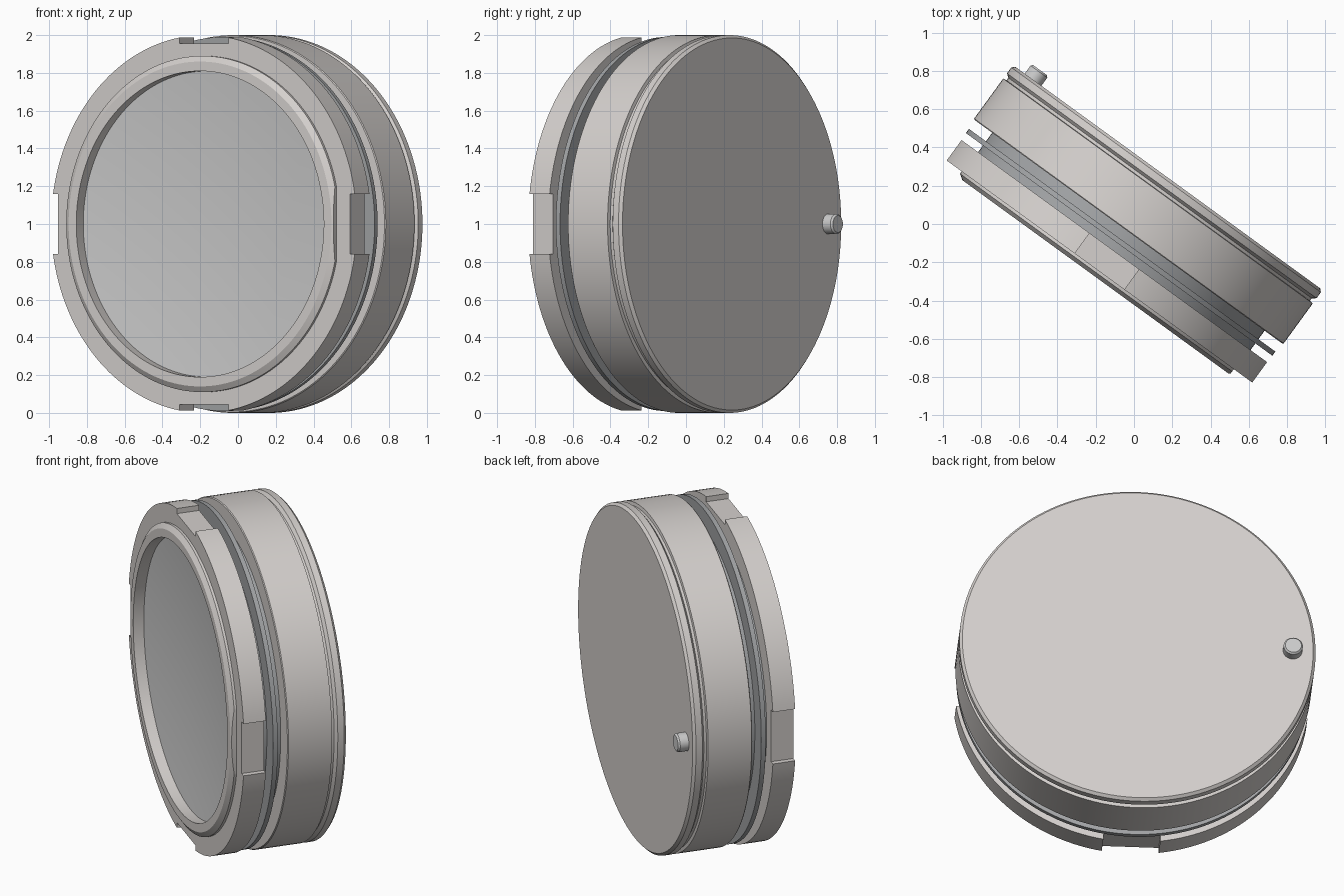
import bpy, bmesh, math
from mathutils import Matrix

if "Cube" in bpy.data.objects:
    bpy.data.objects.remove(bpy.data.objects["Cube"])

# Local frame: Y is the disc axis (minus = front), turned 36 degrees and lifted to z = 1
FRAME = Matrix.Translation((0, 0, 1)) @ Matrix.Rotation(math.radians(-36), 4, 'Z')
SEG = 160


def colour(name, rgb):
    mat = bpy.data.materials.new(name)
    mat.diffuse_color = (*rgb, 1)
    mat.use_nodes = True
    mat.node_tree.nodes["Principled BSDF"].inputs["Base Color"].default_value = mat.diffuse_color
    return mat


warm = colour("warm_grey", (0.66, 0.63, 0.61))
dark = colour("dark_grey", (0.36, 0.37, 0.38))


def finish(bm, name, mat=None):
    bmesh.ops.recalc_face_normals(bm, faces=bm.faces)
    me = bpy.data.meshes.new(name)
    bm.to_mesh(me)
    bm.free()
    ob = bpy.data.objects.new(name, me)
    bpy.context.collection.objects.link(ob)
    ob.matrix_world = FRAME
    if mat:
        me.materials.append(mat)
    return ob


def lathe(name, profile, closed=False, mat=None, cx=0.0, seg=SEG):
    """Spin (radius, axial position) points around the local Y axis."""
    bm = bmesh.new()
    vs = [bm.verts.new((r, s, 0)) for r, s in profile]
    pairs = list(zip(vs, vs[1:])) + ([(vs[-1], vs[0])] if closed else [])
    edges = [bm.edges.new(p) for p in pairs]
    bmesh.ops.spin(bm, geom=vs + edges, cent=(0, 0, 0), axis=(0, 1, 0),
                   angle=2 * math.pi, steps=seg, use_duplicate=False)
    bmesh.ops.remove_doubles(bm, verts=bm.verts, dist=1e-5)
    bmesh.ops.translate(bm, verts=bm.verts, vec=(cx, 0, 0))
    return finish(bm, name, mat)


def box(name, centre, size):
    bm = bmesh.new()
    bmesh.ops.create_cube(bm, size=1)
    bmesh.ops.scale(bm, verts=bm.verts, vec=size)
    bmesh.ops.translate(bm, verts=bm.verts, vec=centre)
    ob = finish(bm, name)
    ob.hide_render = True
    return ob


def select(ob):
    bpy.ops.object.select_all(action='DESELECT')
    ob.select_set(True)
    bpy.context.view_layer.objects.active = ob


def cut(ob, cutter):
    mod = ob.modifiers.new("cut", 'BOOLEAN')
    mod.operation = 'DIFFERENCE'
    mod.solver = 'EXACT'
    mod.object = cutter
    select(ob)
    bpy.ops.object.modifier_apply(modifier=mod.name)
    bpy.data.objects.remove(cutter)


# Main drum: wide band, shallow groove and chamfered back rim
drum = lathe("drum", [(0, -0.05), (0.995, -0.05), (1.0, -0.045), (1.0, 0.213),
                      (0.98, 0.216), (0.98, 0.232), (1.0, 0.247), (1.0, 0.285),
                      (0.985, 0.30), (0, 0.30)], mat=warm)

# Inner core seen in the gaps, and the thin fin between band and front ring
core = lathe("core", [(0, -0.24), (0.88, -0.24), (0.88, 0.0), (0, 0.0)], mat=dark)
fin = lathe("fin", [(0.85, -0.132), (0.99, -0.132), (0.99, -0.105), (0.85, -0.105)],
            closed=True, mat=dark)

# Front ring with four flat-bottomed notches
ring = lathe("front_ring", [(0.81, -0.307), (1.0, -0.307),
                            (1.0, -0.175), (0.81, -0.175)], closed=True, mat=warm)
for sx, sz in ((1, 0), (-1, 0), (0, 1), (0, -1)):
    size = (0.2, 0.4, 0.32) if sx else (0.32, 0.4, 0.2)
    cut(ring, box("notch_cutter", (sx * 1.055, -0.24, sz * 1.055), size))

# Chamfered lip around the window, with one flat on its side
lip = lathe("window_lip", [(0.81, -0.342), (0.86, -0.342), (0.89, -0.322),
                           (0.89, -0.29), (0.81, -0.29)], closed=True, mat=warm)
cut(lip, box("flat_cutter", (0.968, -0.32, 0), (0.2, 0.2, 0.8)))

# Dished window
dish = [(0.82 * i / 16, -0.235 - 0.045 * (i / 16) ** 2) for i in range(17)]
window = lathe("window", dish + [(0.82, -0.22), (0, -0.22)])
# Core front is kept behind the dish
for v in core.data.vertices:
    if v.co.y < -0.23:
        v.co.y = -0.20

# Small locating pin on the back
pin = lathe("locating_pin", [(0, 0.28), (0.054, 0.28), (0.054, 0.352),
                             (0.045, 0.362), (0, 0.362)], cx=-0.87, seg=40)

for ob in (drum, core, fin, ring, lip, window, pin):
    select(ob)
    bpy.ops.object.shade_smooth_by_angle(angle=math.radians(25))
